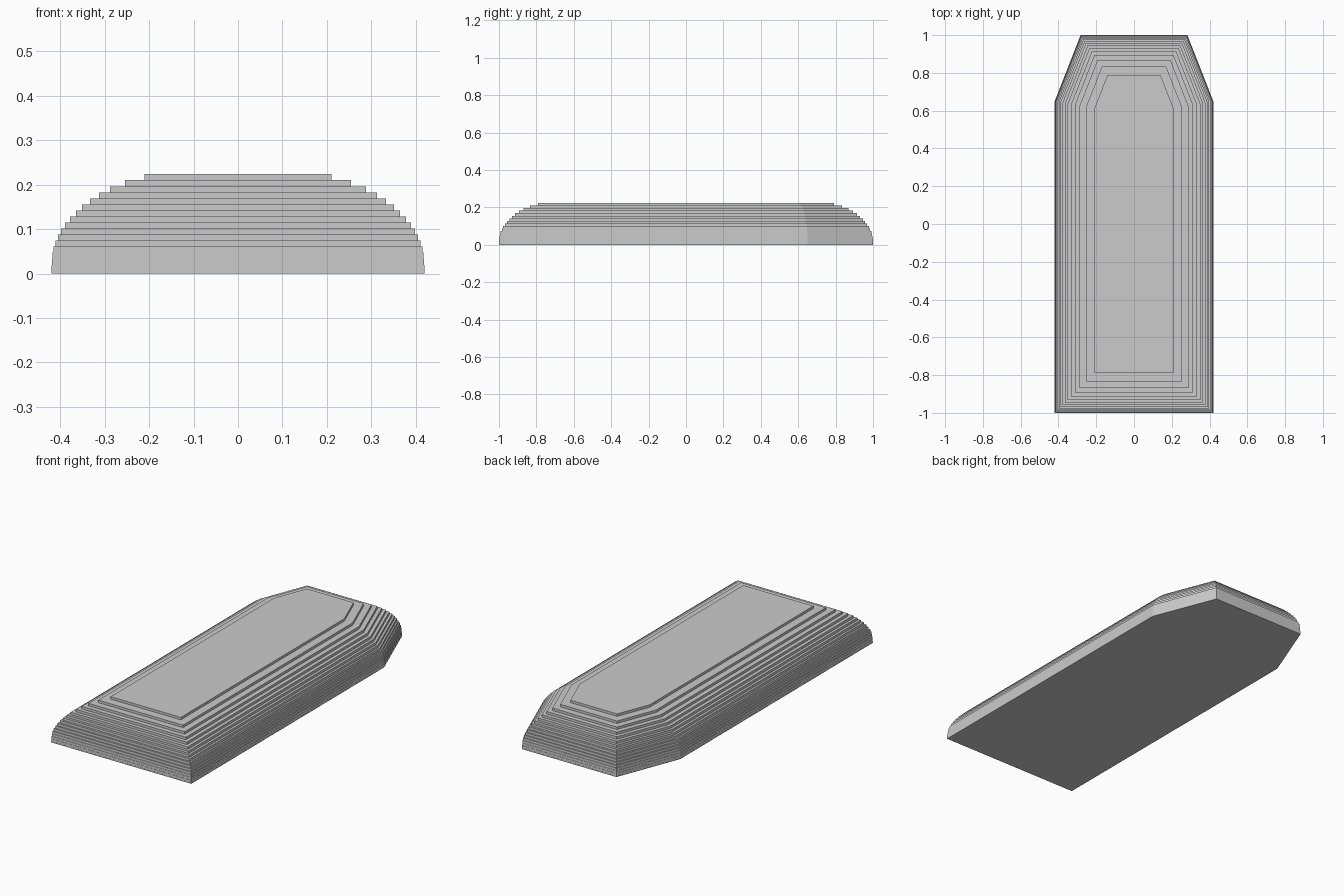
import bpy
import bmesh
from mathutils import Vector

cube = bpy.data.objects.get("Cube")
if cube:
    bpy.data.objects.remove(cube, do_unlink=True)

HEIGHT = 0.2236
STEP = 0.0136
# Half outline on the +x side, from front to back
HALF = [(0.42, -1.0), (0.42, 0.65), (0.283, 1.0)]
OUTLINE = [Vector(p) for p in HALF] + [Vector((-x, y)) for x, y in reversed(HALF)]
# Inward offset of each terrace, from the top down
INSETS = [0.21, 0.166, 0.132, 0.107, 0.087, 0.069, 0.055, 0.042, 0.031,
          0.022, 0.015, 0.009, 0.005, 0.003, 0.0015, 0.0005, 0.0]


def inset_outline(points, distance):
    """Move every side of a convex counterclockwise outline inward."""
    result = []
    for i, p in enumerate(points):
        a = (p - points[i - 1]).normalized()
        b = (points[(i + 1) % len(points)] - p).normalized()
        na, nb = Vector((-a.y, a.x)), Vector((-b.y, b.x))
        result.append(p + (na + nb) * distance / (1 + na.dot(nb)))
    return result


def flat_material(name, color):
    mat = bpy.data.materials.new(name)
    mat.use_nodes = True
    mat.diffuse_color = color
    mat.node_tree.nodes["Principled BSDF"].inputs["Base Color"].default_value = color
    return mat


# Terraced slab: a riser and a tread for each step, closed top and bottom
bm = bmesh.new()
rings = []
for k in reversed(range(len(INSETS))):
    top = HEIGHT - k * STEP
    outline = inset_outline(OUTLINE, INSETS[k])
    for z in (max(top - STEP, 0.0), top):
        rings.append([bm.verts.new((p.x, p.y, z)) for p in outline])

for low, high in zip(rings, rings[1:]):
    for i in range(len(low)):
        j = (i + 1) % len(low)
        bm.faces.new((low[i], low[j], high[j], high[i]))
bm.faces.new(list(reversed(rings[0])))
bm.faces.new(rings[-1])
bm.normal_update()

mesh = bpy.data.meshes.new("terraced_slab")
bm.to_mesh(mesh)
bm.free()
mesh.materials.append(flat_material("light_grey", (0.6, 0.6, 0.6, 1.0)))
slab = bpy.data.objects.new("terraced_slab", mesh)
bpy.context.scene.collection.objects.link(slab)
